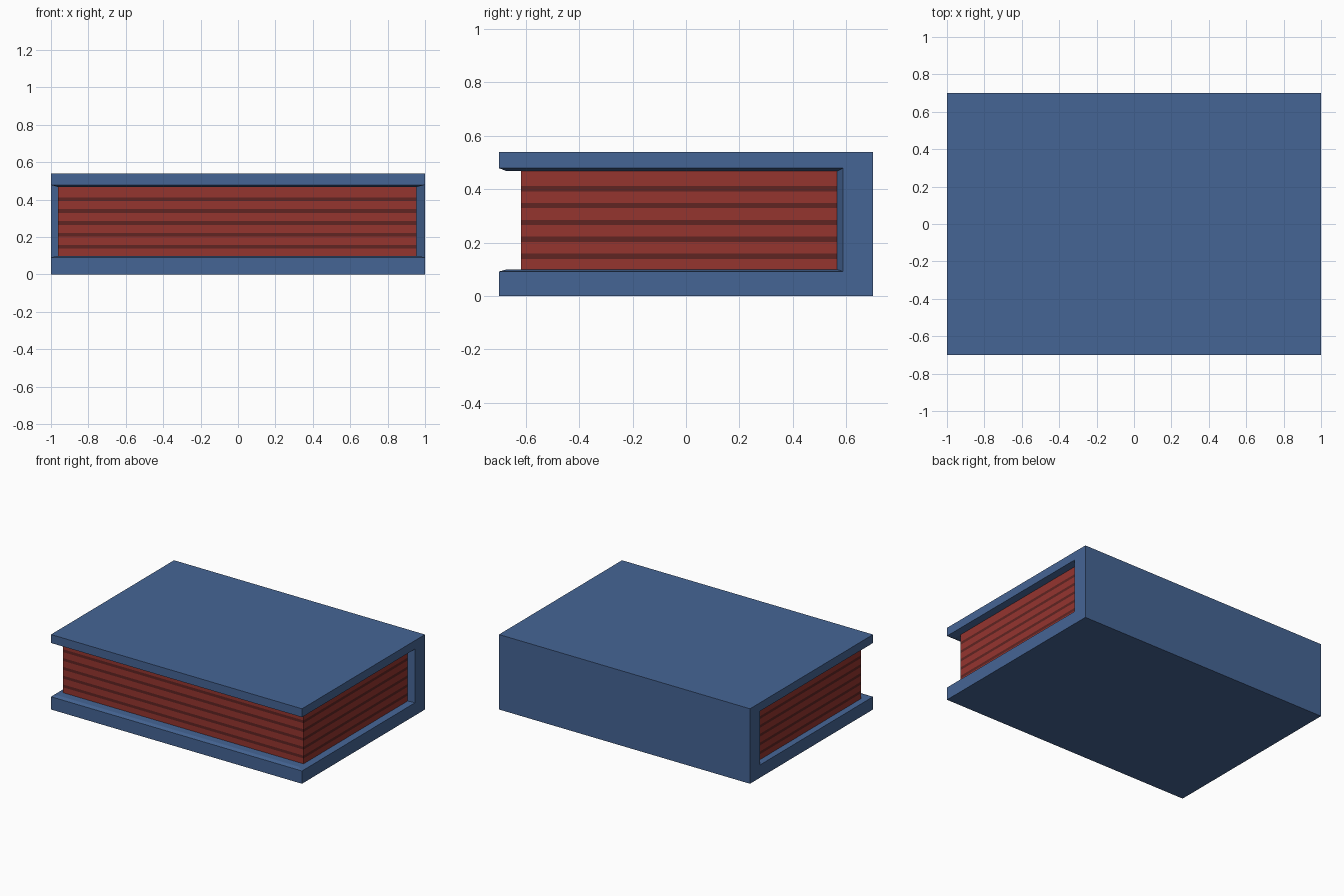
import bpy, bmesh

if "Cube" in bpy.data.objects:
    bpy.data.objects.remove(bpy.data.objects["Cube"])


def material(name, color):
    m = bpy.data.materials.new(name)
    m.diffuse_color = (*color, 1)
    m.use_nodes = True
    m.node_tree.nodes["Principled BSDF"].inputs["Base Color"].default_value = m.diffuse_color
    return m


def finish(bm, name, mats):
    bmesh.ops.recalc_face_normals(bm, faces=bm.faces[:])
    me = bpy.data.meshes.new(name)
    bm.to_mesh(me)
    bm.free()
    for m in mats:
        me.materials.append(m)
    ob = bpy.data.objects.new(name, me)
    bpy.context.collection.objects.link(ob)
    return ob


blue = material("cover_blue", (0.06, 0.13, 0.30))
red = material("page_red", (0.30, 0.035, 0.028))
dark_red = material("page_dark_red", (0.115, 0.018, 0.016))

# Cover: C-shaped section with a raised inner lining, sloped at its border
bm = bmesh.new()
outer = [(-0.7, 0.092), (-0.7, 0), (0.7, 0), (0.7, 0.54), (-0.7, 0.54), (-0.7, 0.479)]
rim = [(-0.7, 0.479), (0.588, 0.479), (0.588, 0.092), (-0.7, 0.092)]
lining = [(-0.672, 0.468), (0.566, 0.468), (0.566, 0.10), (-0.672, 0.10)]


def row(points, x):
    return [bm.verts.new((x, y, z)) for y, z in points]


profile = outer + rim[1:3]
left, right = row(profile, -1), row(profile, 1)
n = len(profile)
bm.faces.new(left)
bm.faces.new(right)
for i in range(5):
    bm.faces.new((left[i], left[i + 1], right[i + 1], right[i]))
in_l, in_r = row(lining, -0.963), row(lining, 0.955)
rim_l, rim_r = left[5:] + left[:1], right[5:] + right[:1]
for i in range(3):
    bm.faces.new((in_l[i], in_l[i + 1], in_r[i + 1], in_r[i]))
    bm.faces.new((rim_l[i], rim_l[i + 1], in_l[i + 1], in_l[i]))
    bm.faces.new((rim_r[i], rim_r[i + 1], in_r[i + 1], in_r[i]))
for i in (0, 3):
    bm.faces.new((rim_l[i], rim_r[i], in_r[i], in_l[i]))
finish(bm, "cover", [blue])

# Page block: flush bands alternating red and dark red
bm = bmesh.new()
levels = [0.10]
for k in range(5):
    z = 0.149 + k * 0.0634
    levels += [z - 0.01, z + 0.01]
levels.append(0.468)
corners = [(-0.963, -0.618), (0.955, -0.618), (0.955, 0.566), (-0.963, 0.566)]
rings = [[bm.verts.new((x, y, z)) for x, y in corners] for z in levels]
for k, (a, b) in enumerate(zip(rings, rings[1:])):
    for i in range(4):
        j = (i + 1) % 4
        bm.faces.new((a[i], a[j], b[j], b[i])).material_index = k % 2
bm.faces.new(rings[0])
bm.faces.new(rings[-1])
finish(bm, "page_block", [red, dark_red])
